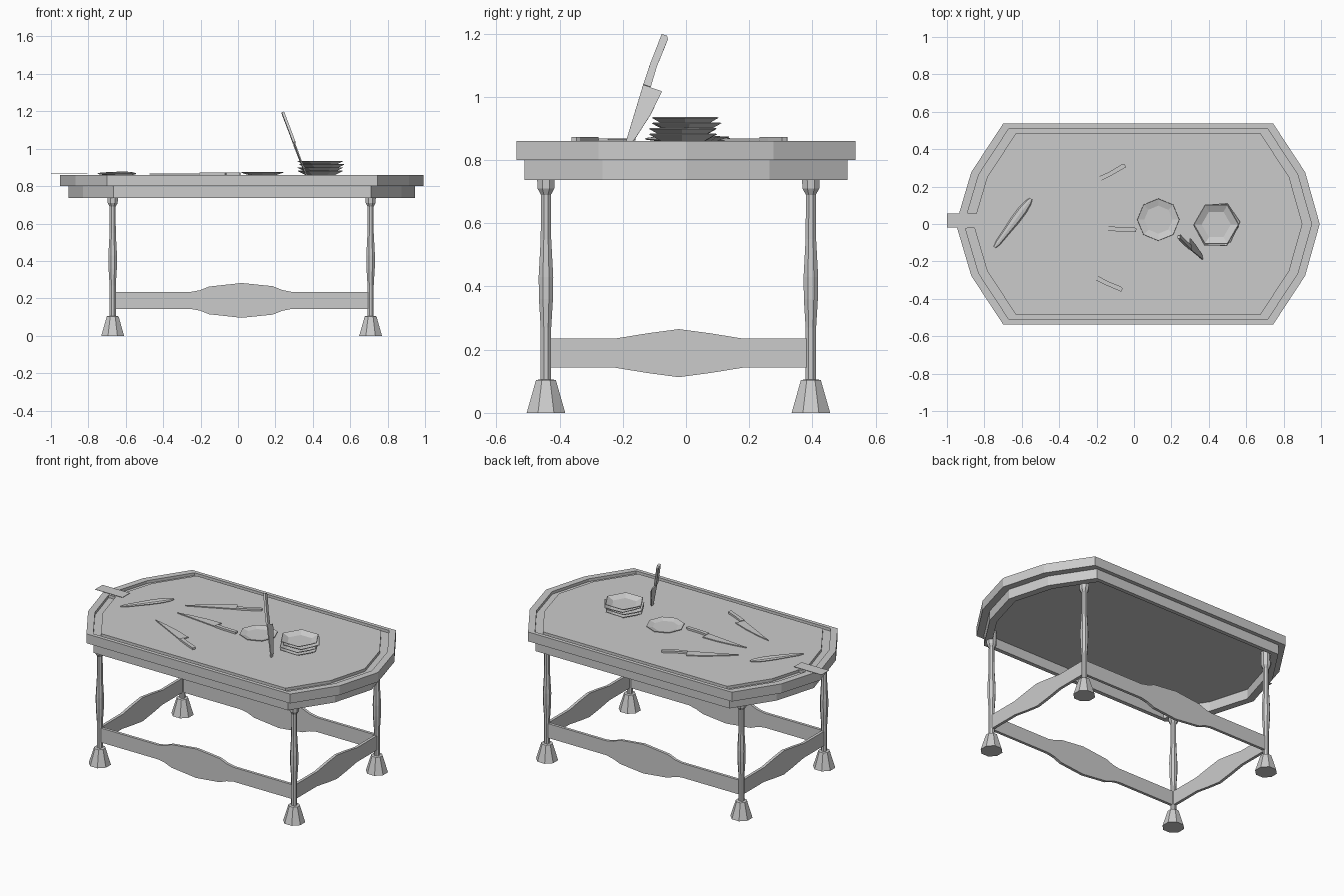
import bpy, bmesh, random
from math import cos, sin, pi
from mathutils import Vector, Matrix

if "Cube" in bpy.data.objects:
    bpy.data.objects.remove(bpy.data.objects["Cube"])

random.seed(4)
TOP = 0.86


def loft(name, rings, closed=False, mat=Matrix()):
    """Skin a list of equal point rings; cap the ends or close into a loop."""
    bm = bmesh.new()
    vs = [[bm.verts.new(mat @ Vector(p)) for p in r] for r in rings]
    n = len(vs[0])
    pairs = list(zip(vs, vs[1:])) + ([(vs[-1], vs[0])] if closed else [])
    for a, b in pairs:
        for i in range(n):
            j = (i + 1) % n
            bm.faces.new((a[i], a[j], b[j], b[i]))
    if not closed:
        bm.faces.new(vs[0])
        bm.faces.new(vs[-1])
    bmesh.ops.recalc_face_normals(bm, faces=bm.faces)
    me = bpy.data.meshes.new(name)
    bm.to_mesh(me)
    bm.free()
    ob = bpy.data.objects.new(name, me)
    bpy.context.collection.objects.link(ob)
    return ob


def lathe(name, profile, sides, mat, phase=0.0):
    """Turn (radius, height) pairs around local z."""
    ang = [phase + 2 * pi * i / sides for i in range(sides)]
    return loft(name, [[(r * cos(a), r * sin(a), z) for a in ang] for r, z in profile], mat=mat)


def prism(name, pts, z0, z1, mat=Matrix()):
    return loft(name, [[(x, y, z) for x, y in pts] for z in (z0, z1)], mat=mat)


def basis(u, v, origin):
    """Matrix with local x along u and local y close to v."""
    u = Vector(u).normalized()
    v = Vector(v)
    v = (v - u * v.dot(u)).normalized()
    m = Matrix((u, v, u.cross(v))).transposed().to_4x4()
    m.translation = origin
    return m


# Table slab outline: elongated ten-sided shape
CX = 0.021
OUTLINE = [(-0.70, 0.536), (-0.87, 0.277), (-0.952, 0), (-0.87, -0.277), (-0.70, -0.536),
           (0.745, -0.536), (0.915, -0.277), (0.993, 0), (0.915, 0.277), (0.745, 0.536)]


def ring(s, z, pts=OUTLINE):
    return [(CX + (x - CX) * s, y * s, z) for x, y in pts]


# Table top with a gutter running round the edge
G = TOP - 0.018
loft("table_top", [ring(1, 0.80), ring(1, TOP), ring(0.955, TOP), ring(0.955, G),
                   ring(0.905, G), ring(0.905, TOP)])

# Gutter is interrupted at the drain
gap = [(-0.933, 0.063), (-0.952, 0), (-0.945, -0.024)]
stop = [p[:2] for p in ring(0.955, 0, gap)] + [p[:2] for p in reversed(ring(0.905, 0, gap))]
prism("gutter_stop", stop, G - 0.002, TOP)

# Thin drain spout sticking out of the left end
prism("drain_spout", [(-1, -0.02), (-0.805, -0.02), (-0.805, 0.055), (-1, 0.055)], 0.866, 0.868)

# Apron below the slab, open underneath
loft("apron", [ring(0.953, 0.80), ring(0.953, 0.737), ring(0.905, 0.737), ring(0.905, 0.80)], closed=True)

# Turned legs with flared feet
LX, LY = (-0.67, 0.709), (-0.443, 0.395)
LEG = [(0.066, 0), (0.034, 0.104), (0.018, 0.106), (0.018, 0.27), (0.024, 0.36), (0.025, 0.43),
       (0.018, 0.55), (0.017, 0.69), (0.029, 0.71), (0.030, 0.737), (0.030, 0.80)]
for x, sx in zip(LX, ("left", "right")):
    for y, sy in zip(LY, ("front", "back")):
        lathe(f"leg_{sy}_{sx}", LEG, 8, Matrix.Translation((x, y, 0)), pi / 8)


# Stretchers: boards with a swelling in the middle
def stretcher(name, a, b, upper, direction, origin):
    mid = 0.189
    up = [(a, mid + 0.046)] + [(x, mid + h) for x, h in upper] + [(b, mid + 0.046)]
    pts = up + [(x, 2 * mid - z) for x, z in reversed(up)]
    prism(name, pts, -0.009, 0.009, basis(direction, (0, 0, 1), origin))


LONG = [(-0.25, 0.046), (-0.205, 0.054), (-0.155, 0.074), (0.02, 0.093),
        (0.185, 0.076), (0.235, 0.056), (0.285, 0.046)]
SHORT = [(-0.225, 0.046), (-0.12, 0.063), (-0.023, 0.076), (0.075, 0.063), (0.18, 0.046)]
for y, s in zip(LY, ("front", "back")):
    stretcher(f"stretcher_{s}", *LX, LONG, (1, 0, 0), (0, y, 0))
for x, s in zip(LX, ("left", "right")):
    stretcher(f"stretcher_{s}", *LY, SHORT, (0, 1, 0), (x, 0, 0))


# Knives: blade with a deep heel, and a slim handle
def knife(name, tip, end, side, handle=0.15, wide=0.045):
    tip, end = Vector(tip), Vector(end)
    L = (end - tip).length
    h = L - handle
    m = basis(end - tip, side, tip)
    blade = [(0, -0.004), (0.3 * h, 0.4 * wide), (0.65 * h, 0.8 * wide), (h, wide),
             (h, 0.008), (h + 0.02, 0.006), (h + 0.02, -0.01), (h, -0.013)]
    prism(name + "_blade", blade, -0.003, 0.003, m)
    grip = [(h, -0.013), (h, 0.012), (h + 0.4 * handle, 0.009), (L - 0.01, 0.014),
            (L, 0.008), (L, -0.010), (h + 0.4 * handle, -0.014)]
    prism(name + "_handle", grip, -0.007, 0.007, m)


Z = TOP + 0.005
knife("knife_back", (-0.447, 0.105, Z), (-0.047, 0.313, Z), (0, 1, 0))
knife("knife_middle", (-0.425, -0.002, Z), (0.012, -0.033, Z), (0, 1, 0))
knife("knife_front", (-0.472, -0.156, Z), (-0.064, -0.353, Z), (0, 1, 0))
# Knife stuck upright in the table
knife("stuck_knife", (0.383, -0.200, 0.812), (0.240, -0.068, 1.193), (0, 0.94, -0.35), 0.18, 0.05)

# Long rounded tool lying at the left end
axis = basis((0, 0, 1), (1, 0, 0), (0, 0, 0))
tool = basis((0.195, 0.26, 0), (-0.26, 0.195, 0), (-0.745, -0.125, TOP + 0.007))
turn = Matrix(((0, 0, 1, 0), (1, 0, 0, 0), (0, 1, 0, 0), (0, 0, 0, 1)))
flat = Matrix.Diagonal((1, 1, 0.42, 1))
lathe("rounded_tool", [(0.007, 0), (0.015, 0.03), (0.019, 0.10), (0.025, 0.18), (0.025, 0.25),
                       (0.018, 0.30), (0.008, 0.325)], 8, tool @ flat @ turn)

# Octagonal plate
lathe("octagonal_plate", [(0.075, 0), (0.113, 0.012), (0.112, 0.015), (0.075, 0.005)], 8,
      Matrix.Translation((0.13, 0.023, TOP)))

# Stack of hexagonal dishes, each slightly turned
for i in range(4):
    place = Matrix.Translation((0.443 + random.uniform(-0.006, 0.006),
                                -0.003 + random.uniform(-0.008, 0.008), TOP + 0.0175 * i))
    spin = Matrix.Rotation(random.uniform(-0.15, 0.15) if i < 3 else 0.0, 4, 'Z')
    lathe(f"dish_{i + 1}", [(0.080, 0), (0.122, 0.021), (0.118, 0.023), (0.078, 0.005)], 6, place @ spin)
